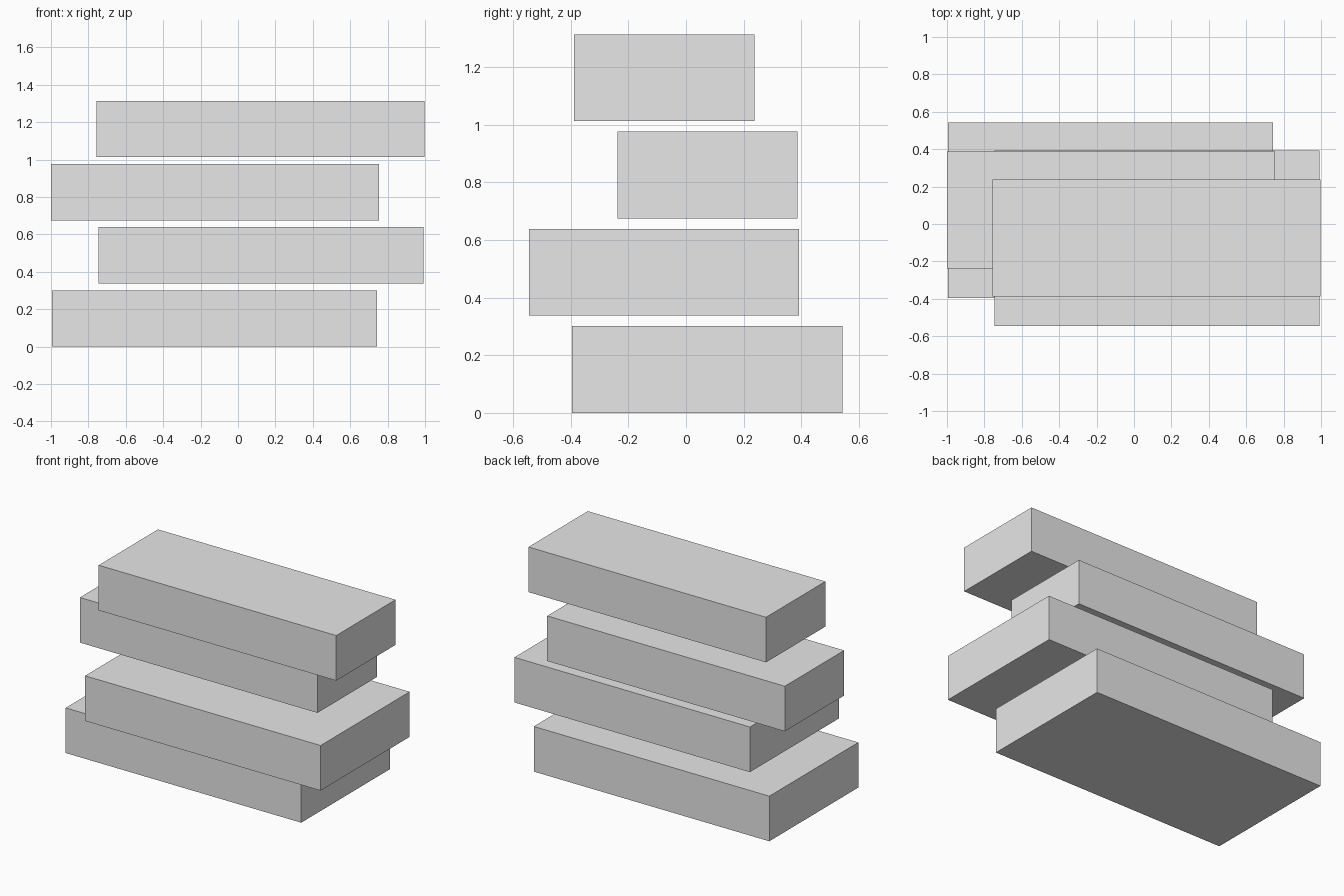
import bpy

# Remove the default object
cube = bpy.data.objects.get("Cube")
if cube:
    bpy.data.objects.remove(cube, do_unlink=True)

# Single plain grey
grey = bpy.data.materials.new("light_grey")
grey.use_nodes = True
colour = (0.8, 0.8, 0.8, 1)
grey.diffuse_color = colour
grey.node_tree.nodes["Principled BSDF"].inputs["Base Color"].default_value = colour

HEIGHT = 0.301
PITCH = 0.3375


def add_slab(name, level, centre, size):
    """Box slab resting at the given level of the stack."""
    z = level * PITCH + HEIGHT / 2
    bpy.ops.mesh.primitive_cube_add(size=1, location=(*centre, z))
    slab = bpy.context.object
    slab.name = name
    slab.dimensions = (*size, HEIGHT)
    bpy.ops.object.transform_apply(location=False, rotation=False, scale=True)
    slab.data.materials.append(grey)


# Two wide slabs below, two narrow slabs above, offset in alternation
wide = (1.738, 0.938)
narrow = (1.753, 0.625)
add_slab("bottom_slab", 0, (-0.126, 0.074), wide)
add_slab("lower_middle_slab", 1, (0.122, -0.076), wide)
add_slab("upper_middle_slab", 2, (-0.1235, 0.0745), narrow)
add_slab("top_slab", 3, (0.12, -0.0755), narrow)
